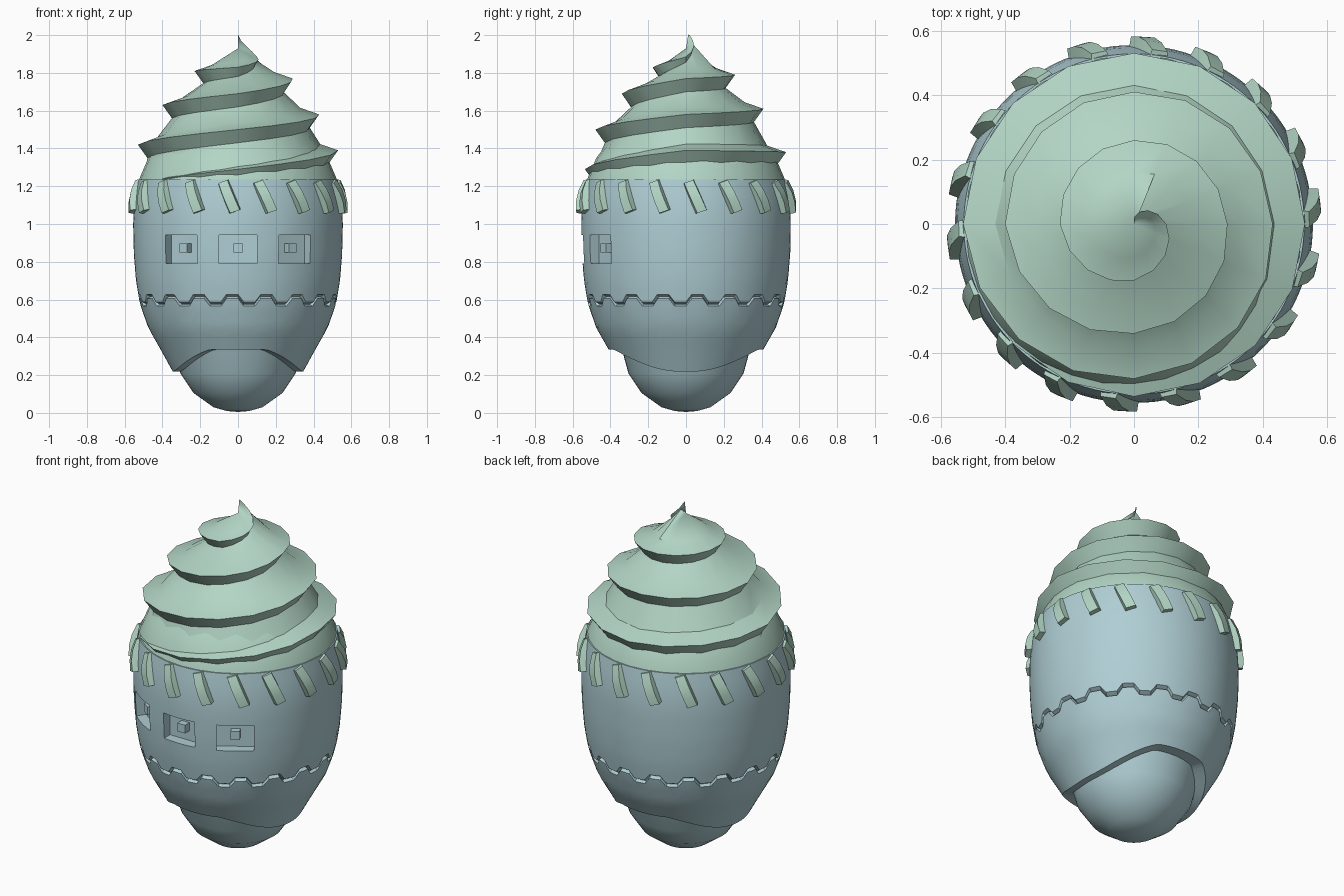
import bpy
from math import sin, cos, pi, radians
from mathutils import Vector

old = bpy.data.objects.get("Cube")
if old:
    bpy.data.objects.remove(old, do_unlink=True)


def material(name, color):
    m = bpy.data.materials.new(name)
    m.use_nodes = True
    m.diffuse_color = (*color, 1)
    m.node_tree.nodes["Principled BSDF"].inputs["Base Color"].default_value = (*color, 1)
    return m


BLUE = material("pale blue", (0.43, 0.62, 0.66))
GREEN = material("pale green", (0.45, 0.67, 0.56))


def mesh_object(name, verts, faces, mat, angle=32):
    me = bpy.data.meshes.new(name)
    me.from_pydata(verts, [], faces)
    me.materials.append(mat)
    ob = bpy.data.objects.new(name, me)
    bpy.context.collection.objects.link(ob)
    bpy.ops.object.select_all(action='DESELECT')
    ob.select_set(True)
    bpy.context.view_layer.objects.active = ob
    bpy.ops.object.mode_set(mode='EDIT')
    bpy.ops.mesh.select_all(action='SELECT')
    bpy.ops.mesh.remove_doubles(threshold=0.0005)
    bpy.ops.mesh.normals_make_consistent(inside=False)
    bpy.ops.object.mode_set(mode='OBJECT')
    bpy.ops.object.shade_smooth_by_angle(angle=radians(angle))
    return ob


def polar(r, a, z):
    return (r * cos(a), r * sin(a), z)


def grid_faces(rows, cols, wrap_rows=False, wrap_cols=False):
    nr = rows if wrap_rows else rows - 1
    nc = cols if wrap_cols else cols - 1
    return [(i * cols + j, i * cols + (j + 1) % cols,
             (i + 1) % rows * cols + (j + 1) % cols, (i + 1) % rows * cols + j)
            for i in range(nr) for j in range(nc)]


def lerp_table(table, t):
    for p, q in zip(table, table[1:]):
        if t <= q[0]:
            f = max(0, (t - p[0]) / (q[0] - p[0]))
            return [a + (b - a) * f for a, b in zip(p[1:], q[1:])]
    return list(table[-1][1:])


# Outer egg radius by height
EGG = [(0.2, 0.335), (0.34, 0.412), (0.45, 0.475), (0.58, 0.52), (0.7, 0.54),
       (0.85, 0.552), (1.0, 0.555), (1.1, 0.55), (1.2, 0.535), (1.235, 0.528)]
SEG = 108


def radius(z):
    return lerp_table(EGG, z)[0]


def revolve(name, profile, mat, seg):
    verts = [polar(r, 2 * pi * j / seg, z) for r, z in profile for j in range(seg)]
    return mesh_object(name, verts, grid_faces(len(profile), seg, wrap_cols=True), mat)


def shell(name, bottom, top, slant_bottom, slant_top, mat, rings=8, thick=0.09):
    """Closed thick band of the egg between two edge functions of the column."""
    rows = []
    for side in (0, 1):
        for k in range(rings):
            f = k / (rings - 1) if side == 0 else 1 - k / (rings - 1)
            row = []
            for j in range(SEG):
                z = bottom(j) * (1 - f) + top(j) * f
                r = radius(z) - thick * side
                if side:
                    z += slant_top * f - slant_bottom * (1 - f)
                row.append(polar(r, 2 * pi * j / SEG, z))
            rows += row
    return mesh_object(name, rows, grid_faces(2 * rings, SEG, True, True), mat)


def tooth(j):
    return 1 if (j - 1) % 6 < 3 else 0


def scallop(j):
    s = abs(sin(2 * pi * j / SEG))
    return min(0.335, 0.218 + 0.14 * s ** 2.5)


# Inner egg, toothed lower shell and toothed upper shell
revolve("inner_egg", [(0, 0.005), (0.06, 0.01), (0.13, 0.03), (0.235, 0.105), (0.305, 0.21),
                      (0.335, 0.32), (0.39, 0.42), (0.497, 0.57), (0.497, 0.64), (0, 0.7)],
        BLUE, 48)
shell("lower_shell", scallop, lambda j: 0.565 + 0.04 * tooth(j), 0, 0.045, BLUE)
upper = shell("upper_shell", lambda j: 0.588 + 0.04 * tooth(j), lambda j: 1.235,
              0.045, 0, BLUE, 12)


def box(name, a, near, far, width, height, z):
    """Box facing outward at angle a from the front, spanning two distances."""
    d = (near + far) / 2
    bpy.ops.mesh.primitive_cube_add(size=1, location=(sin(a) * d, -cos(a) * d, z),
                                    rotation=(0, 0, a))
    ob = bpy.context.object
    ob.name = name
    ob.scale = (width, far - near, height)
    ob.data.materials.append(BLUE)
    return ob


# Recessed windows with a small block in each
for side, deg in (("right", -33.5), ("front", 0), ("left", 33.5)):
    a = radians(deg)
    cutter = box("window_cutter", a, 0.485, 0.7, 0.2, 0.15, 0.867)
    cutter.hide_render = True
    mod = upper.modifiers.new("window", 'BOOLEAN')
    mod.operation = 'DIFFERENCE'
    mod.solver = 'EXACT'
    mod.object = cutter
    bpy.context.view_layer.objects.active = upper
    while upper.modifiers[0] != mod:
        bpy.ops.object.modifier_apply(modifier=upper.modifiers[0].name)
    bpy.ops.object.modifier_apply(modifier=mod.name)
    bpy.data.objects.remove(cutter, do_unlink=True)
    box(side + "_window_block", a, 0.47, 0.525, 0.05, 0.048, 0.872)

# Ring of slanted ribs below the cap
verts, faces = [], []
for i in range(18):
    base = len(verts)
    for k, lift in enumerate((0.014, 0.03, 0.034, 0.03)):
        z = 1.225 - 0.053 * k
        a = radians(85 + 20 * i - 3.5 + 2.3 * k)
        for w, h in ((-0.036, -0.03), (-0.024, lift), (0.024, lift), (0.036, -0.03)):
            verts.append(polar(radius(z) + h, a + w / 0.55, z + w * 0.35))
    faces += [tuple(base + n for n in f) for f in grid_faces(4, 4, wrap_cols=True)]
    faces += [tuple(range(base, base + 4)), tuple(range(base + 12, base + 16))]
mesh_object("slanted_ribs", verts, faces, GREEN, 20)

# Swirled cap: rim height and radius for each quarter turn
RIM = [(1.2, 0.52), (1.29, 0.535), (1.39, 0.53), (1.38, 0.53), (1.42, 0.53), (1.5, 0.48),
       (1.58, 0.43), (1.61, 0.41), (1.63, 0.4), (1.69, 0.34), (1.77, 0.29), (1.79, 0.26),
       (1.81, 0.23), (1.83, 0.175), (1.885, 0.1), (2.0, 0.02)]
TABLE = [(q, z, r) for q, (z, r) in enumerate(RIM)]
END = len(RIM) - 1
APEX = Vector((0, 0, 1.93))


def rim_point(t, inset, rise):
    z, r = lerp_table(TABLE, t)
    size = min(1, r / 0.25) * min(1, 0.15 + t / 2.5)
    return Vector(polar(max(0, r - inset * size), pi + t * pi / 2, z + rise * size))


verts = []
steps = END * 4
for n in range(steps + 1):
    t = n / 4
    above = APEX if t + 4 >= END else rim_point(t + 4, 0.05, -0.07)
    verts += [rim_point(t, 0.05, -0.07), rim_point(t, 0, 0), rim_point(t, 0.1, 0.035), above]
mesh_object("swirl_cap", verts, grid_faces(steps + 1, 4), GREEN)
revolve("cap_base", [(0.533, 1.2), (0.52, 1.245), (0.475, 1.35), (0.42, 1.42), (0, 1.45)],
        GREEN, 32)
